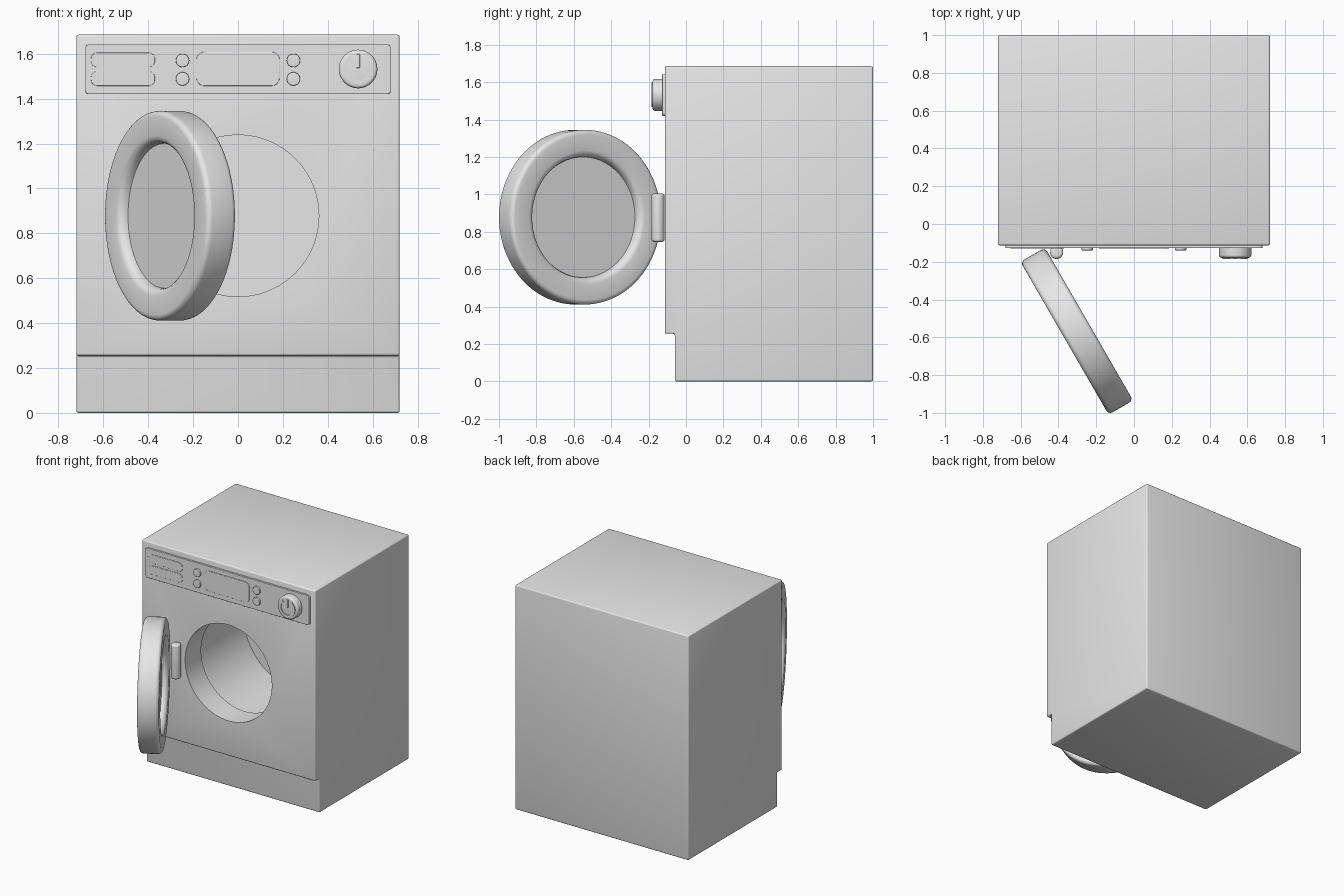
import bpy, bmesh
from math import sin, cos, pi, radians
from mathutils import Vector, Matrix

old = bpy.data.objects.get("Cube")
if old:
    bpy.data.objects.remove(old, do_unlink=True)

grey = bpy.data.materials.new("light grey")
grey.use_nodes = True
grey.diffuse_color = (0.8, 0.8, 0.8, 1)
grey.node_tree.nodes["Principled BSDF"].inputs["Base Color"].default_value = (0.8, 0.8, 0.8, 1)

parts = []
FRONT, PANEL, HOLE_Z = -0.113, -0.127, 0.878


def finish(name, bm, bevel=0.0):
    bmesh.ops.recalc_face_normals(bm, faces=bm.faces)
    mesh = bpy.data.meshes.new(name)
    bm.to_mesh(mesh)
    bm.free()
    mesh.materials.append(grey)
    ob = bpy.data.objects.new(name, mesh)
    bpy.context.collection.objects.link(ob)
    if bevel:
        mod = ob.modifiers.new("edge", 'BEVEL')
        mod.width, mod.segments = bevel, 3
        mod.limit_method, mod.angle_limit = 'ANGLE', radians(40)
    parts.append(ob)
    return ob


def prism(name, points, offset, bevel=0.0):
    """Flat outline pushed along an offset."""
    bm = bmesh.new()
    face = bm.faces.new([bm.verts.new(p) for p in points])
    ext = bmesh.ops.extrude_face_region(bm, geom=[face])
    moved = [v for v in ext["geom"] if isinstance(v, bmesh.types.BMVert)]
    bmesh.ops.translate(bm, verts=moved, vec=offset)
    return finish(name, bm, bevel)


def plate(name, x0, x1, z0, z1, front, back, corner):
    """Front plate with rounded corners."""
    pts = []
    for i, (cx, cz) in enumerate([(x1 - corner, z1 - corner), (x0 + corner, z1 - corner),
                                  (x0 + corner, z0 + corner), (x1 - corner, z0 + corner)]):
        for k in range(7):
            a = (i + k / 6) * pi / 2
            pts.append((cx + corner * cos(a), front, cz + corner * sin(a)))
    return prism(name, pts, (0, back - front, 0), 0.002)


def lathe(name, profile, centre, axis, steps=64):
    """Radius and height profile turned around an axis."""
    bm = bmesh.new()
    verts = [bm.verts.new((r, 0, h)) for r, h in profile]
    edges = [bm.edges.new(pair) for pair in zip(verts, verts[1:])]
    bmesh.ops.spin(bm, geom=verts + edges, cent=(0, 0, 0), axis=(0, 0, 1),
                   angle=2 * pi, steps=steps)
    bmesh.ops.remove_doubles(bm, verts=bm.verts, dist=0.00005)
    turn = Vector(axis).to_track_quat('Z', 'Y').to_matrix().to_4x4()
    bmesh.ops.transform(bm, verts=bm.verts, matrix=Matrix.Translation(centre) @ turn)
    return finish(name, bm)


def fillet(r, h, size, steps=5):
    """Quarter round ending at outer radius r and top height h."""
    return [(r - size + size * cos(k / steps * pi / 2),
             h - size + size * sin(k / steps * pi / 2)) for k in range(steps + 1)]


# Cabinet with set-back plinth
side = [(-0.06, 0), (1, 0), (1, 1.685), (FRONT, 1.685), (FRONT, 0.255), (-0.06, 0.255)]
cabinet = prism("cabinet", [(-0.72, y, z) for y, z in side], (1.44, 0, 0), 0.01)

# Drum cavity cut into the cabinet
cutter = lathe("drum_cutter", [(0, -0.1), (0.36, -0.1), (0.36, 0.19), (0.44, 0.19),
                               (0.44, 0.81), (0, 0.81)], (0, FRONT, HOLE_Z), (0, 1, 0), 96)
cut = cabinet.modifiers.new("drum", 'BOOLEAN')
cut.object, cut.operation, cut.solver = cutter, 'DIFFERENCE', 'EXACT'
bpy.context.view_layer.objects.active = cabinet
for mod_name in [m.name for m in cabinet.modifiers]:
    bpy.ops.object.modifier_apply(modifier=mod_name)
parts.remove(cutter)
bpy.data.objects.remove(cutter, do_unlink=True)

# Open door: thick ring with a recessed pane on both sides
half = [(0, 0.03), (0.322, 0.03), (0.324, 0.045), (0.33, 0.06), (0.341, 0.071), (0.356, 0.075)]
half += fillet(0.467, 0.075, 0.025)[::-1]
door_profile = half + [(r, -h) for r, h in reversed(half)]
lathe("door", door_profile, (-0.303, -0.567, HOLE_Z), (cos(pi / 6), sin(pi / 6), 0), 96)

# Hinge barrel
barrel = fillet(0.035, 0.13, 0.015)
lathe("door_hinge", [(0, -0.13)] + [(r, -h) for r, h in reversed(barrel)] + barrel + [(0, 0.13)],
      (-0.41, -0.15, 0.875), (0, 0, 1), 32)

# Control panel, detergent drawers and display
plate("control_panel", -0.68, 0.68, 1.42, 1.642, PANEL, FRONT + 0.01, 0.016)
for label, z in (("upper", 1.54), ("lower", 1.457)):
    plate(label + "_drawer", -0.655, -0.37, z, z + 0.065, PANEL - 0.004, PANEL + 0.005, 0.028)
plate("display", -0.185, 0.185, 1.457, 1.608, PANEL - 0.004, PANEL + 0.005, 0.035)

# Push buttons
for sx, name in ((-1, "right"), (1, "left")):
    for z, row in ((1.57, "upper"), (1.488, "lower")):
        lathe(f"{row}_{name}_button", [(0, -0.005), (0.03, -0.005)] + fillet(0.03, 0.013, 0.004)
              + [(0, 0.013)], (sx * 0.247, PANEL, z), (0, -1, 0), 32)

# Dial with raised power mark
DIAL_X, DIAL_Z, DIAL_FRONT = 0.535, 1.532, -0.179
lathe("dial", [(0, -0.005), (0.086, -0.005)] + fillet(0.086, PANEL - DIAL_FRONT, 0.015)
      + [(0, PANEL - DIAL_FRONT)], (DIAL_X, PANEL, DIAL_Z), (0, -1, 0))
angles = [radians(125 + 290 * k / 40) for k in range(41)]
arc = [(0.066, a) for a in angles] + [(0.05, a) for a in reversed(angles)]
prism("power_ring", [(DIAL_X + r * cos(a), DIAL_FRONT - 0.006, DIAL_Z + r * sin(a))
                     for r, a in arc], (0, 0.01, 0))
plate("power_bar", DIAL_X - 0.008, DIAL_X + 0.008, DIAL_Z + 0.005, DIAL_Z + 0.066,
      DIAL_FRONT - 0.006, DIAL_FRONT + 0.004, 0.004)

# Smooth shading with sharp edges kept
bpy.ops.object.select_all(action='DESELECT')
for ob in parts:
    ob.select_set(True)
bpy.context.view_layer.objects.active = cabinet
bpy.ops.object.shade_smooth_by_angle(angle=radians(35))
